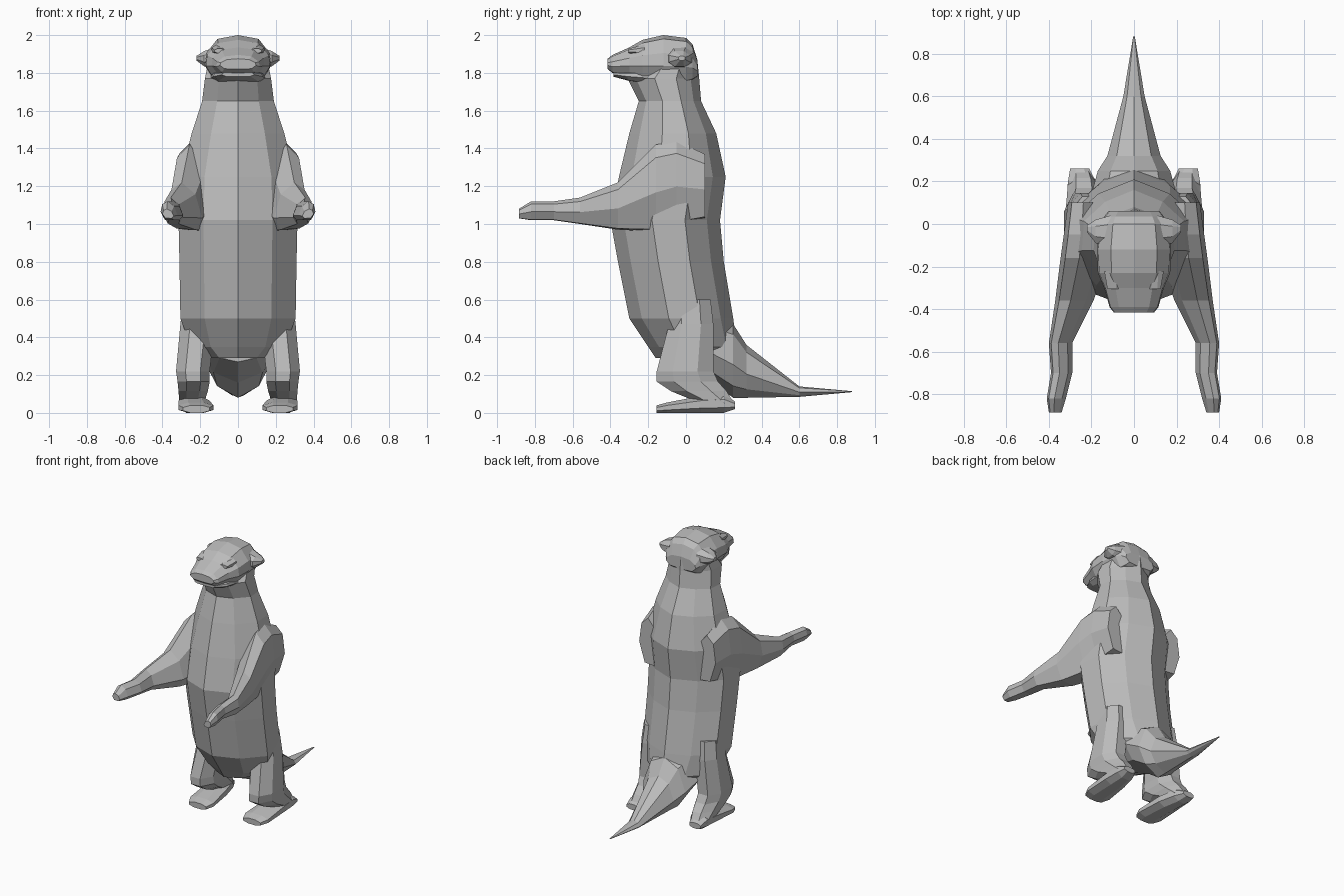
import bpy
import bmesh
from mathutils import Vector

default_cube = bpy.data.objects.get("Cube")
if default_cube:
    bpy.data.objects.remove(default_cube, do_unlink=True)

# One plain fur colour
fur = bpy.data.materials.new("grey_fur")
fur.use_nodes = True
fur_colour = (0.5, 0.5, 0.5, 1)
fur.diffuse_color = fur_colour
shader = next(n for n in fur.node_tree.nodes if n.type == "BSDF_PRINCIPLED")
shader.inputs["Base Color"].default_value = fur_colour
shader.inputs["Roughness"].default_value = 0.8


def loft(name, rings):
    """Bridge rings of equal length into a closed, flat-shaded object."""
    bm = bmesh.new()
    loops = [[bm.verts.new(point) for point in ring] for ring in rings]
    count = len(loops[0])
    for lower, upper in zip(loops, loops[1:]):
        for i in range(count):
            j = (i + 1) % count
            bm.faces.new((lower[i], lower[j], upper[j], upper[i]))
    bm.faces.new(loops[0])
    bm.faces.new(loops[-1])
    bmesh.ops.recalc_face_normals(bm, faces=bm.faces[:])
    mesh = bpy.data.meshes.new(name)
    bm.to_mesh(mesh)
    bm.free()
    mesh.materials.append(fur)
    obj = bpy.data.objects.new(name, mesh)
    bpy.context.collection.objects.link(obj)
    return obj


def mirrored_outline(half):
    """Complete a half outline whose first and last points lie on the middle."""
    return half + [(-u, v) for u, v in reversed(half[1:-1])]


def symmetric_rings(half, rows, upright):
    """Scale an outline per row (position, low, high, half width)."""
    rings = []
    for position, low, high, width in rows:
        ring = []
        for u, v in mirrored_outline(half):
            depth = low + v * (high - low)
            if upright:
                ring.append(Vector((u * width, depth, position)))
            else:
                ring.append(Vector((u * width, position, depth)))
        rings.append(ring)
    return rings


def chamfered_rings(axis, rows, side, cut=0.28):
    """Corner-cut rectangles across an axis, mirrored to the chosen side."""
    corners = [(cut, 0), (1 - cut, 0), (1, cut), (1, 1 - cut),
               (1 - cut, 1), (cut, 1), (0, 1 - cut), (0, cut)]
    rings = []
    for position, a_low, a_high, b_low, b_high in rows:
        ring = []
        for u, v in corners:
            point = [a_low + u * (a_high - a_low), b_low + v * (b_high - b_low)]
            point.insert(axis, position)
            point[0] *= side
            ring.append(Vector(point))
        rings.append(ring)
    return rings


# Torso and neck: height, front, back, half width
torso_outline = [(0, 0), (.58, .12), (1, .38), (.96, .68), (.55, .88), (0, 1)]
torso_rows = [
    (.29, -.16, .24, .17), (.35, -.2, .27, .25), (.5, -.3, .25, .305),
    (.8, -.36, .2, .31), (1.02, -.4, .18, .315), (1.25, -.355, .21, .305),
    (1.48, -.3, .16, .245), (1.65, -.25, .08, .19), (1.77, -.31, .07, .175),
    (1.87, -.2, .06, .155),
]
loft("torso", symmetric_rings(torso_outline, torso_rows, True))

# Head, jaw and tail: depth, bottom, top, half width
head_outline = [(0, 0), (.75, .04), (1, .35), (.96, .62), (.62, .92), (0, 1)]
head_rows = [
    (.06, 1.78, 1.87, .12), (.035, 1.76, 1.95, .14), (0, 1.75, 1.985, .16),
    (-.12, 1.75, 2, .175), (-.23, 1.76, 1.975, .17), (-.3, 1.785, 1.935, .14),
    (-.39, 1.8, 1.895, .115), (-.415, 1.82, 1.875, .095),
]
loft("head", symmetric_rings(head_outline, head_rows, False))

jaw_rows = [(-.15, 1.73, 1.84, .15), (-.31, 1.76, 1.82, .13),
            (-.385, 1.78, 1.81, .085)]
loft("jaw", symmetric_rings(head_outline, jaw_rows, False))

tail_outline = [(0, 0), (.65, .16), (1, .45), (.65, .86), (0, 1)]
tail_rows = [
    (-.1, .27, .4, .15), (.14, .16, .5, .2), (.25, .08, .47, .17),
    (.32, .08, .36, .125), (.6, .085, .14, .05), (.88, .11, .115, .004),
]
loft("tail", symmetric_rings(tail_outline, tail_rows, False))

# Paired parts
arm_outline = [(1, -.1), (.8, .7), (.2, 1), (-.6, .5), (-1, -.5),
               (-.6, -1), (.5, -.95)]
# depth, centre across, centre height, half width, half height
arm_rows = [
    (.1, .22, 1.2, .09, .17), (-.05, .225, 1.22, .105, .22),
    (-.16, .235, 1.19, .11, .23), (-.36, .28, 1.095, .09, .125),
    (-.56, .345, 1.07, .055, .07), (-.7, .34, 1.07, .05, .05),
    (-.82, .365, 1.07, .045, .05), (-.885, .37, 1.055, .03, .025),
]
leg_rows = [
    (.6, .12, .29, -.08, .13), (.47, .12, .305, -.09, .145),
    (.22, .15, .328, -.155, .145), (.165, .15, .32, -.155, .17),
    (.115, .16, .315, -.08, .215), (.05, .18, .31, .08, .255),
]
foot_rows = [
    (-.155, .15, .29, 0, .04), (-.1, .13, .315, 0, .055),
    (.08, .15, .315, 0, .09), (.2, .18, .31, 0, .1), (.26, .21, .3, .02, .06),
]
ear_rows = [(.11, -.11, .04, 1.82, 1.94), (.18, -.09, .02, 1.835, 1.915),
            (.22, -.04, -.005, 1.865, 1.89)]
brow_rows = [(-.22, .05, .14, 1.89, 1.95), (-.305, .07, .125, 1.905, 1.928)]

for label, side in (("left", 1), ("right", -1)):
    arm_rings = [
        [Vector((side * (x + u * wide), y, z + v * tall)) for u, v in arm_outline]
        for y, x, z, wide, tall in arm_rows
    ]
    loft(label + "_arm", arm_rings)
    loft(label + "_leg", chamfered_rings(2, leg_rows, side))
    loft(label + "_foot", chamfered_rings(1, foot_rows, side))
    loft(label + "_ear", chamfered_rings(0, ear_rows, side))
    loft(label + "_brow", chamfered_rings(1, brow_rows, side))
